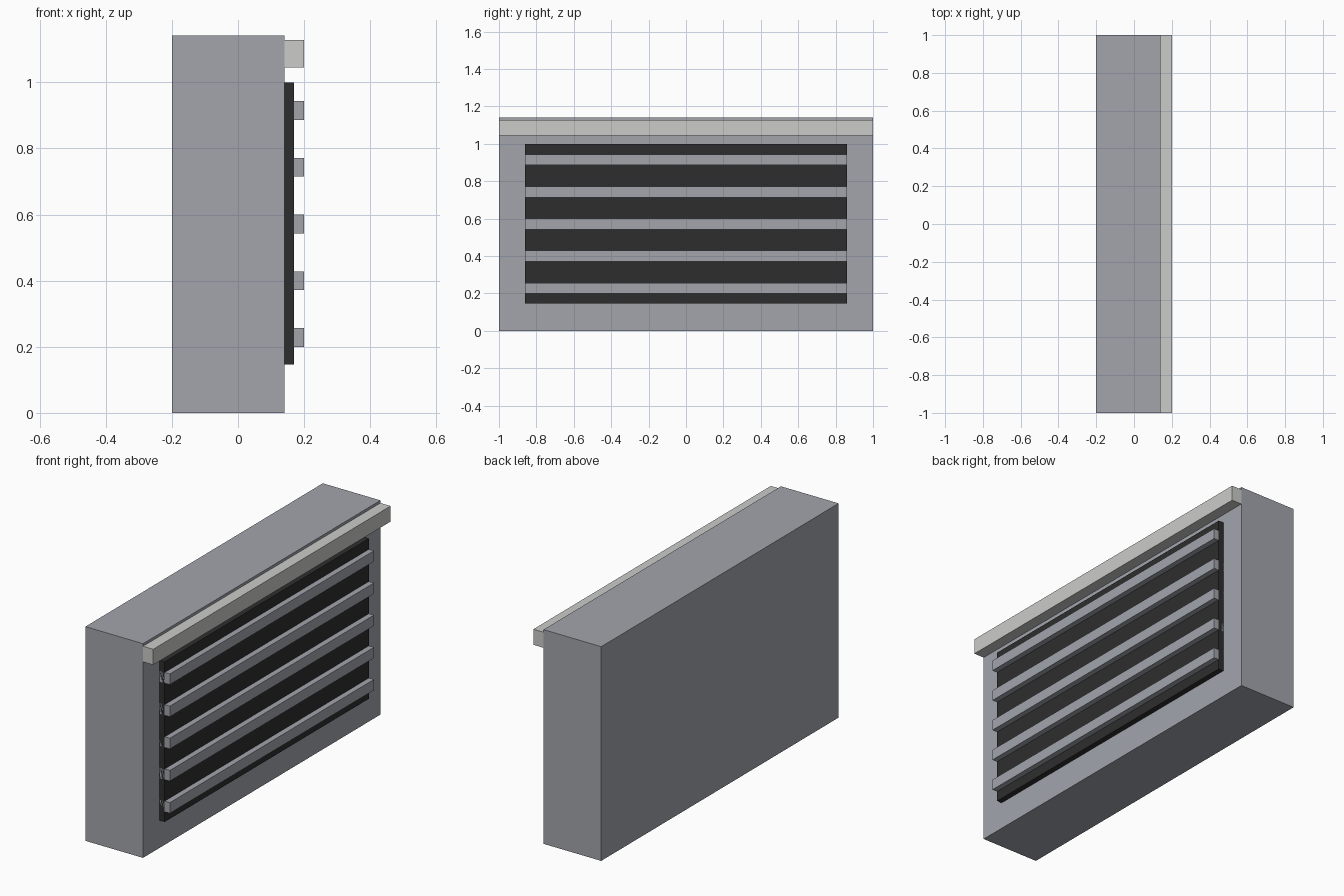
import bpy

if "Cube" in bpy.data.objects:
    bpy.data.objects.remove(bpy.data.objects["Cube"])


def material(name, rgb):
    m = bpy.data.materials.new(name)
    m.diffuse_color = (*rgb, 1)
    m.use_nodes = True
    m.node_tree.nodes["Principled BSDF"].inputs["Base Color"].default_value = m.diffuse_color
    return m


def box(name, lo, hi, mat):
    """Axis-aligned box between two corners."""
    bpy.ops.mesh.primitive_cube_add(size=1, location=[(a + b) / 2 for a, b in zip(lo, hi)])
    ob = bpy.context.object
    ob.name = name
    ob.scale = [b - a for a, b in zip(lo, hi)]
    bpy.ops.object.transform_apply(location=False, rotation=False, scale=True)
    ob.data.materials.append(mat)
    return ob


grey = material("cool grey", (0.36, 0.375, 0.415))
pale = material("pale grey", (0.60, 0.60, 0.59))
dark = material("charcoal", (0.027, 0.027, 0.028))

FACE = 0.14      # x of the housing face
HALF = 0.86      # half width of the vent

# Housing, recessed-looking vent panel and overhanging top rail
box("housing", (-0.2, -1, 0), (FACE, 1, 1.142), grey)
box("vent_panel", (FACE, -HALF, 0.146), (0.17, HALF, 1.0), dark)
box("top_rail", (FACE, -1, 1.045), (0.2, 1, 1.128), pale)

# Five evenly spaced louvre slats
for i in range(5):
    z = 0.2 + 0.1715 * i
    box(f"slat_{i + 1}", (FACE, -HALF, z), (0.2, HALF, z + 0.057), grey)
